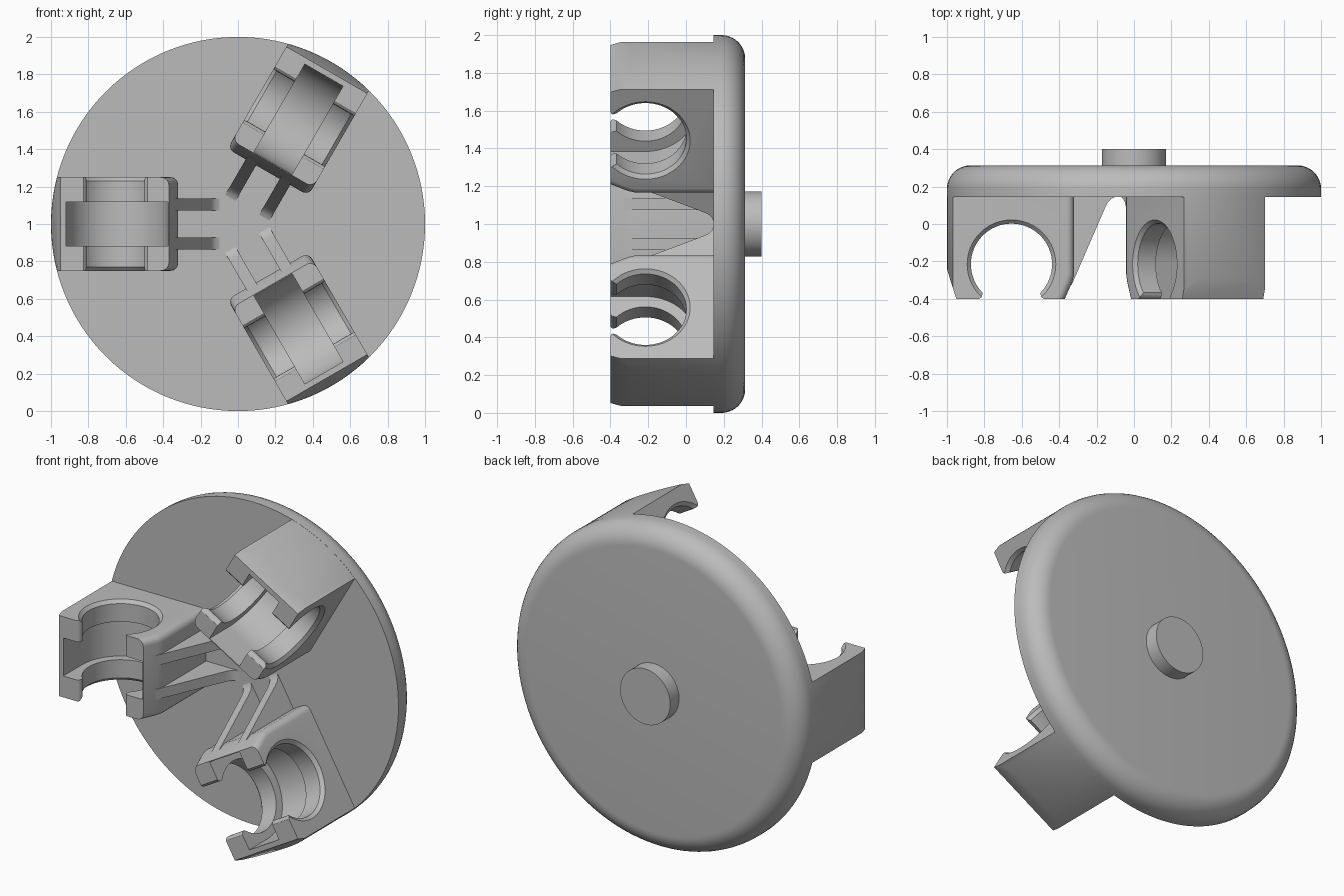
import bpy
import bmesh
from math import sin, cos, pi, radians, asin
from mathutils import Matrix, Vector

cube = bpy.data.objects.get("Cube")
if cube:
    bpy.data.objects.remove(cube, do_unlink=True)

grey = bpy.data.materials.new("plain grey")
grey.use_nodes = True
colour = (0.5, 0.5, 0.5, 1)
grey.diffuse_color = colour
grey.node_tree.nodes["Principled BSDF"].inputs["Base Color"].default_value = colour

CENTRE = Matrix.Translation((0, 0, 1))
FRONT, PLATE = -0.4, 0.145      # jaw tips and plate front, along y
HALF = 0.25                     # half width of a holder


def make(name, bm):
    bmesh.ops.recalc_face_normals(bm, faces=bm.faces)
    mesh = bpy.data.meshes.new(name)
    bm.to_mesh(mesh)
    bm.free()
    mesh.materials.append(grey)
    ob = bpy.data.objects.new(name, mesh)
    bpy.context.collection.objects.link(ob)
    return ob


def extrude(profile, z0, z1):
    """Prism from an (x, y) outline."""
    bm = bmesh.new()
    face = bm.faces.new([bm.verts.new((x, y, z0)) for x, y in profile])
    out = bmesh.ops.extrude_face_region(bm, geom=[face])
    verts = [g for g in out["geom"] if isinstance(g, bmesh.types.BMVert)]
    bmesh.ops.translate(bm, verts=verts, vec=(0, 0, z1 - z0))
    return bm


def lathe(profile, steps=128):
    """Turn an (r, y) profile around the y axis."""
    bm = bmesh.new()
    verts = [bm.verts.new((r, y, 0)) for r, y in profile]
    edges = [bm.edges.new(p) for p in zip(verts, verts[1:])]
    bmesh.ops.spin(bm, geom=verts + edges, cent=(0, 0, 0), axis=(0, 1, 0),
                   angle=2 * pi, steps=steps)
    bmesh.ops.remove_doubles(bm, verts=bm.verts, dist=1e-5)
    return bm


def arc(cx, cy, r, a0, a1, n):
    return [(cx + r * cos(a0 + (a1 - a0) * i / n),
             cy + r * sin(a0 + (a1 - a0) * i / n)) for i in range(n + 1)]


def boolean(ob, cutter, operation="DIFFERENCE"):
    cutter.hide_render = True
    mod = ob.modifiers.new("cut", "BOOLEAN")
    mod.operation, mod.solver, mod.object = operation, "EXACT", cutter
    bpy.context.view_layer.objects.active = ob
    bpy.ops.object.modifier_apply(modifier=mod.name)
    bpy.data.objects.remove(cutter, do_unlink=True)


def smooth(ob):
    bpy.ops.object.select_all(action="DESELECT")
    ob.select_set(True)
    bpy.context.view_layer.objects.active = ob
    bpy.ops.object.shade_smooth_by_angle(angle=radians(30))


# Round plate with a rounded back rim
back, fillet = 0.313, 0.125
plate = make("round_plate", lathe(
    [(0, PLATE), (1, PLATE)]
    + arc(1 - fillet, back - fillet, fillet, 0, pi / 2, 10) + [(0, back)]))
plate.matrix_world = CENTRE
smooth(plate)

# Short peg on the back
peg = make("back_peg", lathe([(0, 0.25), (0.172, 0.25), (0.172, 0.4), (0, 0.4)], 64))
peg.matrix_world = CENTRE
smooth(peg)

# Clip holder body: radial outline, rounded inner corners, rim-shaped outside
bm = extrude([(0.37, FRONT), (0.33, -0.31), (0.32, -0.27), (0.32, 0.15),
              (1.05, 0.15), (1.02, -0.17), (0.985, -0.29), (0.95, FRONT)], -HALF, HALF)
corners = [e for e in bm.edges
           if all(v.co.x < 0.38 for v in e.verts)
           and abs(e.verts[0].co.z - e.verts[1].co.z) < 0.01]
bmesh.ops.bevel(bm, geom=corners, offset=0.04, segments=5, profile=0.5,
                affect="EDGES", clamp_overlap=True)
holder = make("clip_holder", bm)
boolean(holder, make("rim_cutter", lathe(
    [(0, -1), (0.999, -1), (0.999, 1), (0, 1)], 192)), "INTERSECT")

# Bore with a narrowed, softened mouth
bx, by, br, mouth = 0.655, -0.215, 0.217, 0.155
gap = asin(mouth / br)
lips = [(mouth + 0.002, -0.385), (mouth + 0.008, -0.394), (mouth + 0.02, -0.402),
        (mouth + 0.02, -0.5)]
bore = (arc(bx, by, br, -pi / 2 + gap, 1.5 * pi - gap, 48)
        + [(bx - dx, y) for dx, y in lips]
        + [(bx + dx, y) for dx, y in reversed(lips)])
boolean(holder, make("bore_cutter", extrude(bore, -0.4, 0.4)))

# Wider groove round the middle of the bore, open at the front
gx, gr = 0.647, 0.272
groove = arc(gx, by, gr, 0, pi, 40) + [(gx - gr, -0.5), (gx + gr, -0.5)]
boolean(holder, make("groove_cutter", extrude(groove, -0.118, 0.118)))

# Small chamfers on both bore ends
for side in (-1, 1):
    bm = bmesh.new()
    bmesh.ops.create_cone(bm, cap_ends=True, segments=64, radius1=br - 0.02,
                          radius2=br + 0.04, depth=0.06)
    if side < 0:
        bmesh.ops.rotate(bm, verts=bm.verts, matrix=Matrix.Rotation(pi, 3, "X"))
    bmesh.ops.translate(bm, verts=bm.verts, vec=(bx, by, side * (HALF - 0.01)))
    boolean(holder, make("chamfer_cutter", bm))
smooth(holder)

# Sloping rib that runs from a holder down to the plate, with a curved foot
rib = make("rib", extrude([(0.335, -0.33), (0.155, 0.085), (0.14, 0.115),
                           (0.122, 0.135), (0.1, PLATE), (0.1, 0.16), (0.335, 0.16)],
                          -0.032, 0.032))
smooth(rib)

# Three holders, each with a pair of ribs
for i, angle in enumerate((180, 60, -60)):
    turn = CENTRE @ Matrix.Rotation(radians(angle), 4, "Y")
    body = holder if i == 0 else holder.copy()
    pair = [rib if i == 0 else rib.copy(), rib.copy()]
    for ob in [body] + pair:
        if ob.name not in bpy.context.collection.objects:
            bpy.context.collection.objects.link(ob)
    body.matrix_world = turn
    for ob, side in zip(pair, (-1, 1)):
        ob.matrix_world = turn @ Matrix.Translation(Vector((0, 0, side * 0.105)))
